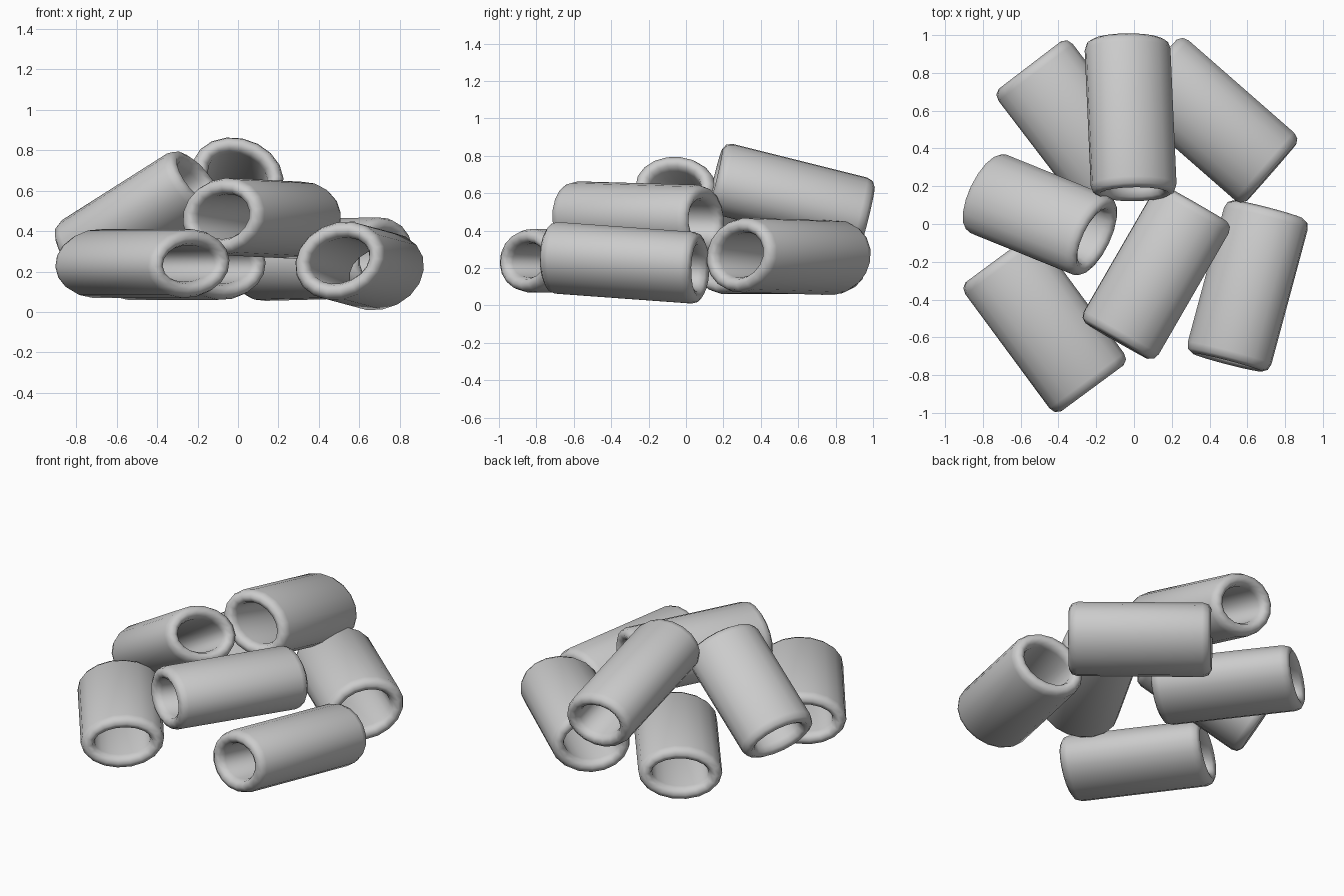
import bpy, math
from mathutils import Vector

if "Cube" in bpy.data.objects:
    bpy.data.objects.remove(bpy.data.objects["Cube"])

SIDES = 18
WALL = 0.08


def tube(name, centre, axis, roll_deg, half_w, half_h, length=0.84):
    """Oval tube with rounded lips; axis is its direction, roll turns the oval."""
    d = Vector(axis).normalized()
    side = Vector((-d.y, d.x, 0)).normalized()
    up = d.cross(side)
    r = math.radians(roll_deg)
    u = side * math.cos(r) + up * math.sin(r)
    v = up * math.cos(r) - side * math.sin(r)
    c = Vector(centre)

    # closed wall profile: (inset from outer oval, position along axis)
    h = length / 2
    lip = [(0, h - 0.05), (0.011, h - 0.017), (WALL / 2, h),
           (WALL - 0.011, h - 0.017), (WALL, h - 0.05)]
    profile = lip + [(t, -x) for t, x in reversed(lip)]

    verts, faces = [], []
    n = len(profile)
    for t, x in profile:
        for i in range(SIDES):
            a = 2 * math.pi * i / SIDES
            verts.append(c + d * x + u * (half_w - t) * math.cos(a)
                         + v * (half_h - t) * math.sin(a))
    for j in range(n):
        k = (j + 1) % n
        for i in range(SIDES):
            m = (i + 1) % SIDES
            faces.append((j * SIDES + i, k * SIDES + i, k * SIDES + m, j * SIDES + m))

    mesh = bpy.data.meshes.new(name)
    mesh.from_pydata(verts, [], faces)
    # make the outside face outwards
    p = mesh.polygons[(n - 1) * SIDES]
    if p.normal.dot(p.center - c - d * (p.center - c).dot(d)) < 0:
        mesh.flip_normals()
    mesh.shade_smooth()
    ob = bpy.data.objects.new(name, mesh)
    bpy.context.collection.objects.link(ob)
    return ob


# bottom layer
tube("tube_front_left", (-0.473, -0.528, 0.24), (0.59, -0.80, 0.0), 4, 0.246, 0.170, 0.85)
tube("tube_back_left", (-0.296, 0.508, 0.232), (0.607, -0.795, 0.0), 3, 0.248, 0.172)
tube("tube_back_right", (0.412, 0.549, 0.262), (0.753, -0.659, 0.02), 12, 0.243, 0.198)
tube("tube_right", (0.602, -0.328, 0.228), (-0.26, -0.966, 0.07), 18, 0.234, 0.190)
# tubes resting on top
tube("tube_middle", (0.118, -0.256, 0.463), (-0.5, -0.866, 0.025), 10, 0.232, 0.190)
tube("tube_left_leaning", (-0.498, 0.049, 0.465), (0.927, -0.375, 0.588), -14, 0.234, 0.180, 0.75)
tube("tube_back_top", (-0.018, 0.565, 0.585), (0.045, -1.0, 0.25), -20, 0.232, 0.190)
